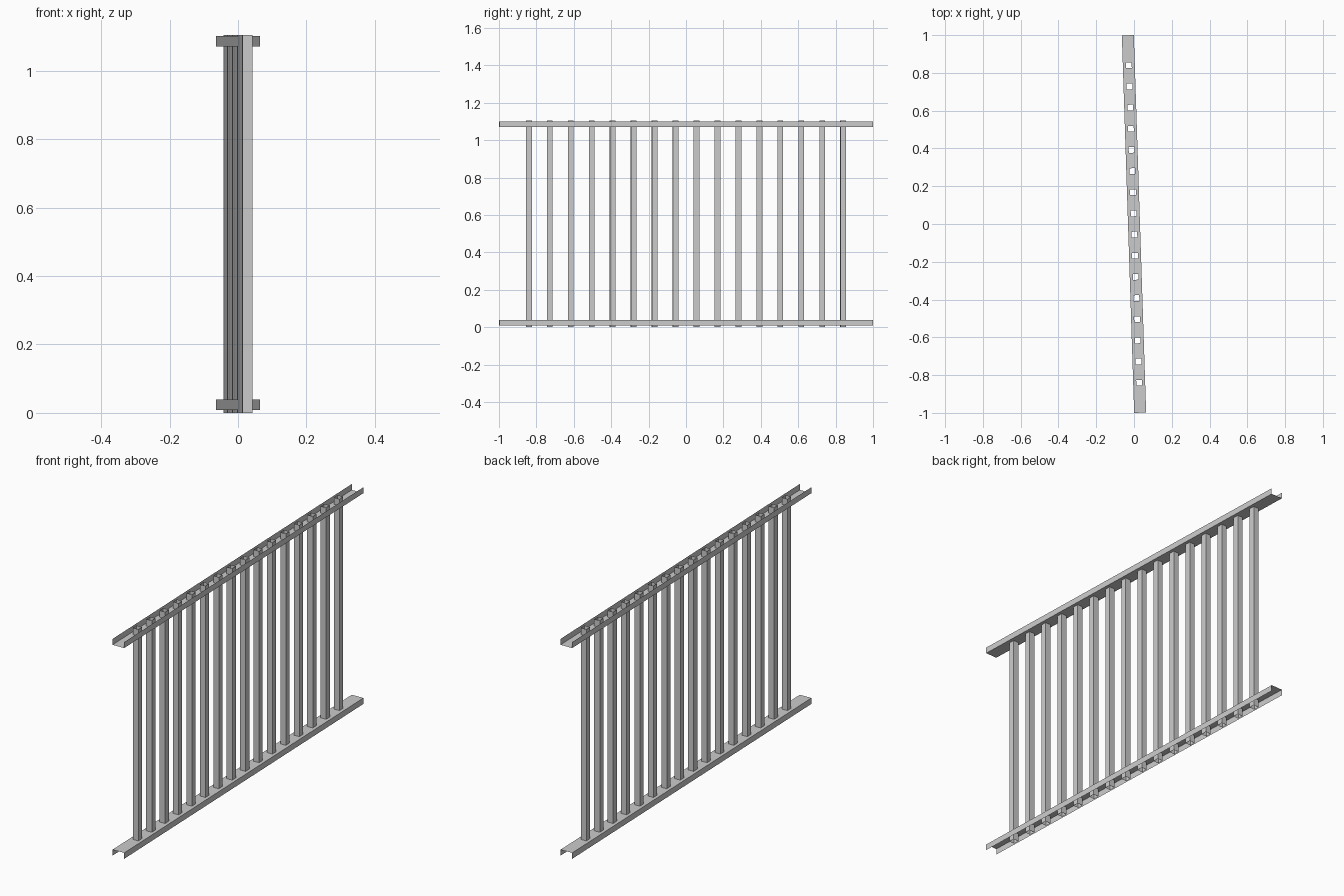
import bpy, bmesh, math

if "Cube" in bpy.data.objects:
    bpy.data.objects.remove(bpy.data.objects["Cube"])

ANGLE = math.atan(0.0326)      # panel is turned slightly about z
COUNT, PITCH = 16, 0.1121      # balusters
HW = 0.0152                    # half width of a baluster
RAIL_HW, RAIL_HL = 0.0317, 0.9995
HEIGHT = 1.105
CENTRES = [(i - (COUNT - 1) / 2) * PITCH for i in range(COUNT)]


def finish(name, bm):
    bmesh.ops.remove_doubles(bm, verts=bm.verts, dist=1e-5)
    mesh = bpy.data.meshes.new(name)
    bm.to_mesh(mesh)
    bm.free()
    ob = bpy.data.objects.new(name, mesh)
    ob.rotation_euler.z = ANGLE
    bpy.context.collection.objects.link(ob)
    return ob


def quad(bm, *pts):
    bm.faces.new([bm.verts.new(p) for p in pts])


# Thin sheet channel with a square opening in the web for each baluster
def channel(name, z_web, z_lip):
    bm = bmesh.new()
    profile = [(-RAIL_HW, z_lip), (-RAIL_HW, z_web), (-HW, z_web),
               (HW, z_web), (RAIL_HW, z_web), (RAIL_HW, z_lip)]
    ys = [-RAIL_HL] + [c + s * HW for c in CENTRES for s in (-1, 1)] + [RAIL_HL]
    for j, (y0, y1) in enumerate(zip(ys, ys[1:])):
        for k, ((xa, za), (xb, zb)) in enumerate(zip(profile, profile[1:])):
            if k == 2 and j % 2 == 1:
                continue
            a, b, c, d = (xa, y0, za), (xb, y0, zb), (xb, y1, zb), (xa, y1, za)
            if z_web < z_lip:
                quad(bm, d, c, b, a)
            else:
                quad(bm, a, b, c, d)
    return finish(name, bm)


channel("top_rail", 1.071, 1.101)
channel("bottom_rail", 0.039, 0.009)

# Open square tubes running through both rails
for i, yc in enumerate(CENTRES):
    bm = bmesh.new()
    ring = [(-HW, yc - HW), (HW, yc - HW), (HW, yc + HW), (-HW, yc + HW)]
    for (xa, ya), (xb, yb) in zip(ring, ring[1:] + ring[:1]):
        quad(bm, (xa, ya, 0), (xb, yb, 0), (xb, yb, HEIGHT), (xa, ya, HEIGHT))
    finish(f"baluster_{i + 1:02d}", bm)
